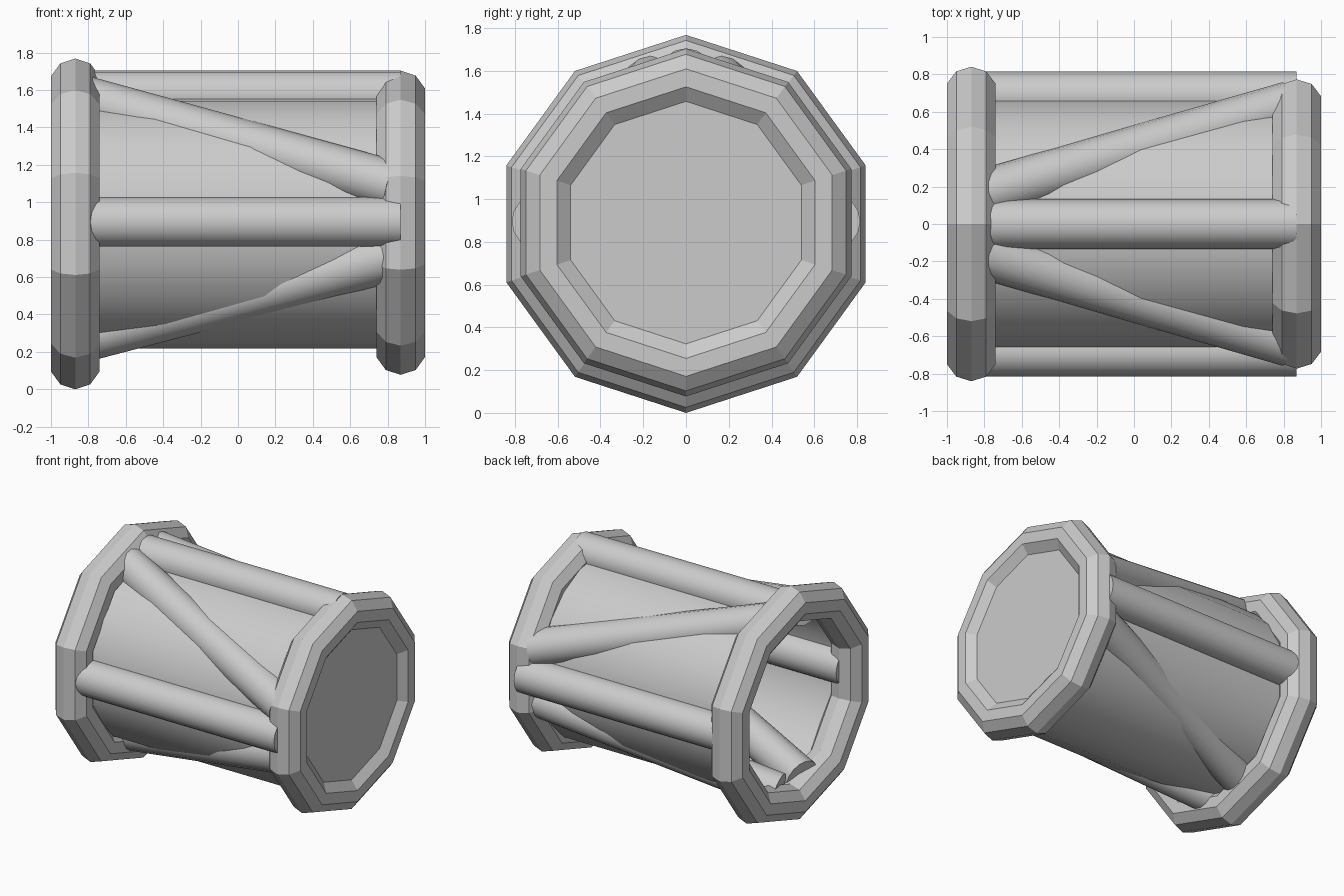
import bpy
import math
from mathutils import Vector

if "Cube" in bpy.data.objects:
    bpy.data.objects.remove(bpy.data.objects["Cube"], do_unlink=True)

END = 0.87       # half the distance between the rings
AXIS_Z = 0.895   # height of the tube axis
SIDES = 10       # sides of the rings, both ways round
ROD = 0.133      # strut radius

grey = bpy.data.materials.new("plain grey")
grey.use_nodes = True
grey.diffuse_color = (0.6, 0.6, 0.6, 1)
grey.node_tree.nodes["Principled BSDF"].inputs["Base Color"].default_value = (0.6, 0.6, 0.6, 1)


def make(name, verts, faces, smooth=False):
    mesh = bpy.data.meshes.new(name)
    mesh.from_pydata(verts, [], faces)
    mesh.materials.append(grey)
    obj = bpy.data.objects.new(name, mesh)
    bpy.context.collection.objects.link(obj)
    if smooth:
        bpy.ops.object.select_all(action='DESELECT')
        obj.select_set(True)
        bpy.context.view_layer.objects.active = obj
        bpy.ops.object.shade_smooth_by_angle(angle=math.radians(50))


def rod(name, start, end, radius, sides, caps=("start", "end")):
    """Round bar between two points, with the chosen ends closed."""
    start, end = Vector(start), Vector(end)
    axis = (end - start).normalized()
    up = (Vector((0, 0, 1)) - axis * axis.z).normalized()
    side = up.cross(axis)
    verts = []
    for point in (start, end):
        for i in range(sides):
            a = math.tau * i / sides
            verts.append(point + radius * (up * math.cos(a) + side * math.sin(a)))
    faces = [(i, i + sides, (i + 1) % sides + sides, (i + 1) % sides) for i in range(sides)]
    if "start" in caps:
        faces.append(tuple(range(sides)))
    if "end" in caps:
        faces.append(tuple(reversed(range(sides, 2 * sides))))
    make(name, verts, faces, smooth=True)


def ring(name, x, z, major, minor):
    """Ten-sided torus around the x axis, flat faced."""
    verts, faces = [], []
    for i in range(SIDES):
        a = math.tau * i / SIDES
        for j in range(SIDES):
            b = math.tau * j / SIDES
            r = major + minor * math.cos(b)
            verts.append((x + minor * math.sin(b), r * math.sin(a), z + r * math.cos(a)))
    for i in range(SIDES):
        n = (i + 1) % SIDES
        for j in range(SIDES):
            m = (j + 1) % SIDES
            faces.append((i * SIDES + j, i * SIDES + m, n * SIDES + m, n * SIDES + j))
    make(name, verts, faces)


# End rings
ring("large_end_ring", -END, 0.884, 0.748, 0.136)
ring("small_end_ring", END, 0.89, 0.677, 0.136)

# Tube, open at the large ring and closed at the small one
rod("tube", (-END, 0, AXIS_Z), (0.95, 0, AXIS_Z), 0.678, 20, ("end",))

# Straight struts along the top, front and back
for name, y, z in (("top", 0, 1.572), ("front", -0.682, AXIS_Z), ("back", 0.682, AXIS_Z)):
    rod(name + "_strut", (-END, y, z), (END, y, z), ROD, 16)

# Diagonal struts, an upper and a lower one on each side
for side, s in (("front", -1), ("back", 1)):
    rod(side + "_upper_diagonal_strut", (-END, s * 0.14, 1.557), (0.83, s * 0.63, 1.09), ROD, 16)
    rod(side + "_lower_diagonal_strut", (-END, s * 0.14, 0.267), (0.83, s * 0.61, 0.71), ROD, 16)
